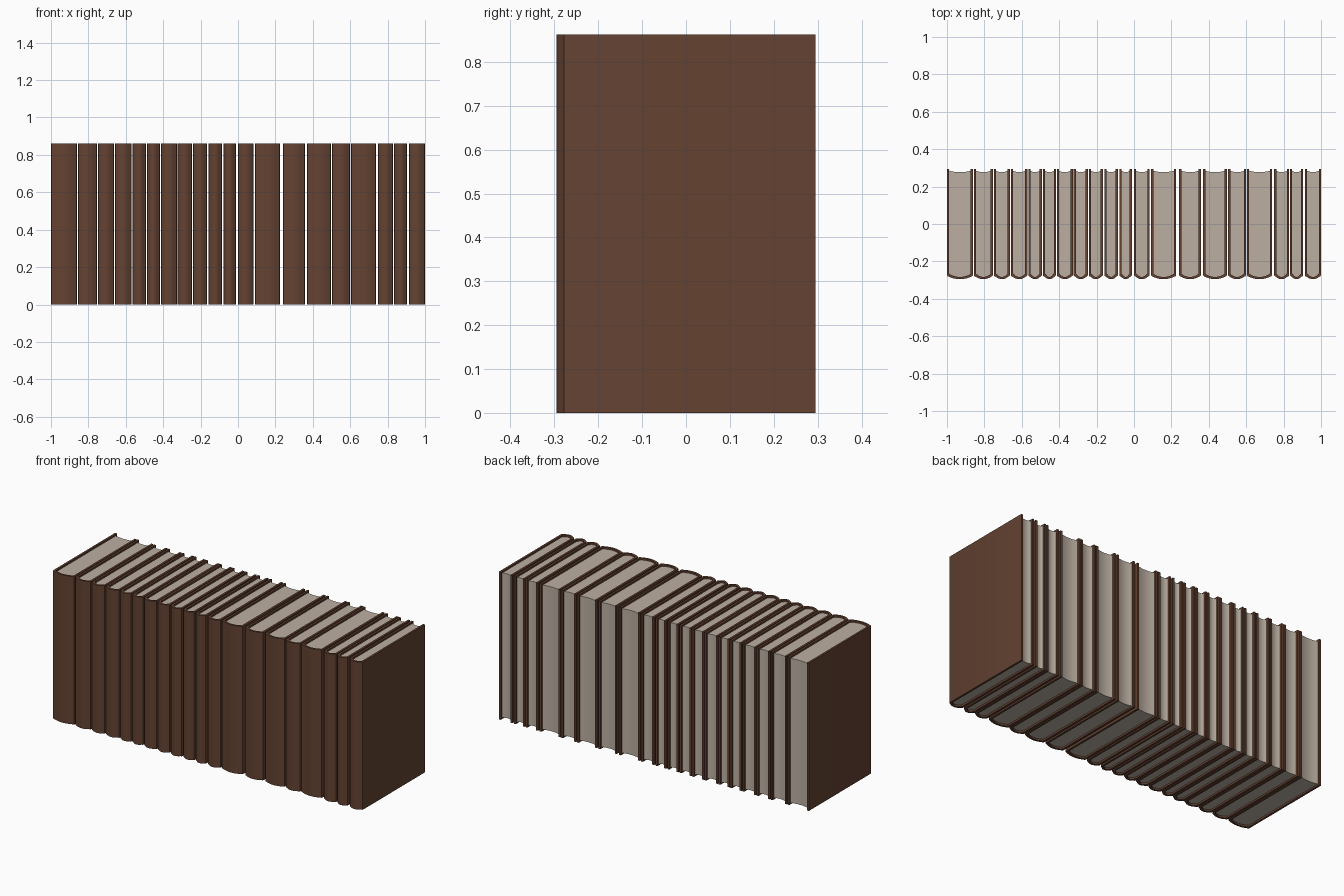
import bpy, bmesh, math

if "Cube" in bpy.data.objects:
    bpy.data.objects.remove(bpy.data.objects["Cube"])

DEPTH, HEIGHT = 0.59, 0.862
FRONT, BACK = -DEPTH / 2, DEPTH / 2
COVER = 0.012      # board thickness
INSET = 0.010      # pages set in from the cover edges
BULGE = 0.014      # roundness of the spine

# left and right edge of each book
BOOKS = [(-1.0, -.861), (-.856, -.754), (-.749, -.663), (-.658, -.57), (-.565, -.492),
         (-.487, -.417), (-.412, -.327), (-.323, -.246), (-.241, -.166), (-.158, -.086),
         (-.078, -.011), (0.0, .083), (.091, .225), (.241, .358), (.369, .497),
         (.503, .599), (.604, .738), (.749, .829), (.834, .904), (.914, 1.0)]


def material(name, rgb):
    m = bpy.data.materials.new(name)
    m.diffuse_color = (*rgb, 1)
    m.use_nodes = True
    m.node_tree.nodes["Principled BSDF"].inputs["Base Color"].default_value = m.diffuse_color
    return m


brown = material("brown_leather", (0.127, 0.055, 0.032))
paper = material("old_paper", (0.50, 0.43, 0.36))


def spine_curve(x0, x1, y, corner, n=10):
    """Bulging spine line with rounded shoulders, left to right."""
    pts = [(x0, y + BULGE + corner), (x0 + corner * .3, y + BULGE + corner * .3)]
    for i in range(n + 1):
        t = i / n
        x = x0 + corner + (x1 - x0 - 2 * corner) * t
        pts.append((x, y + BULGE * (2 * t - 1) ** 2))
    pts += [(x1 - corner * .3, y + BULGE + corner * .3), (x1, y + BULGE + corner)]
    return pts


def prism(name, outline, z0, z1, mat):
    bm = bmesh.new()
    face = bm.faces.new([bm.verts.new((x, y, z0)) for x, y in outline])
    top = bmesh.ops.extrude_face_region(bm, geom=[face])["geom"]
    bmesh.ops.translate(bm, vec=(0, 0, z1 - z0),
                        verts=[v for v in top if isinstance(v, bmesh.types.BMVert)])
    bmesh.ops.recalc_face_normals(bm, faces=bm.faces)
    bmesh.ops.triangulate(bm, faces=[f for f in bm.faces if len(f.verts) > 4])
    me = bpy.data.meshes.new(name)
    bm.to_mesh(me)
    bm.free()
    me.materials.append(mat)
    ob = bpy.data.objects.new(name, me)
    bpy.context.collection.objects.link(ob)
    bpy.context.view_layer.objects.active = ob
    ob.select_set(True)
    bpy.ops.object.shade_smooth_by_angle(angle=math.radians(40))
    ob.select_set(False)
    return ob


for k, (x0, x1) in enumerate(BOOKS, 1):
    a, b = x0 + COVER, x1 - COVER
    # U-shaped cover: two boards joined by the rounded spine
    outer = [(x0, BACK)] + spine_curve(x0, x1, FRONT, 0.008) + [(x1, BACK)]
    inner = [(a, BACK)] + spine_curve(a, b, FRONT + COVER, 0.004) + [(b, BACK)]
    prism(f"book_cover_{k:02d}", outer + inner[::-1], 0, HEIGHT, brown)

    # page block with a hollow fore-edge
    e = 0.001
    pages = spine_curve(a - e, b + e, FRONT + COVER - e, 0.004)
    for i in range(9):
        t = 1 - i / 8
        y = BACK - INSET - 0.008 * (1 - (2 * t - 1) ** 2)
        pages.append((a - e + (b - a + 2 * e) * t, y))
    prism(f"book_pages_{k:02d}", pages, INSET, HEIGHT - INSET, paper)
